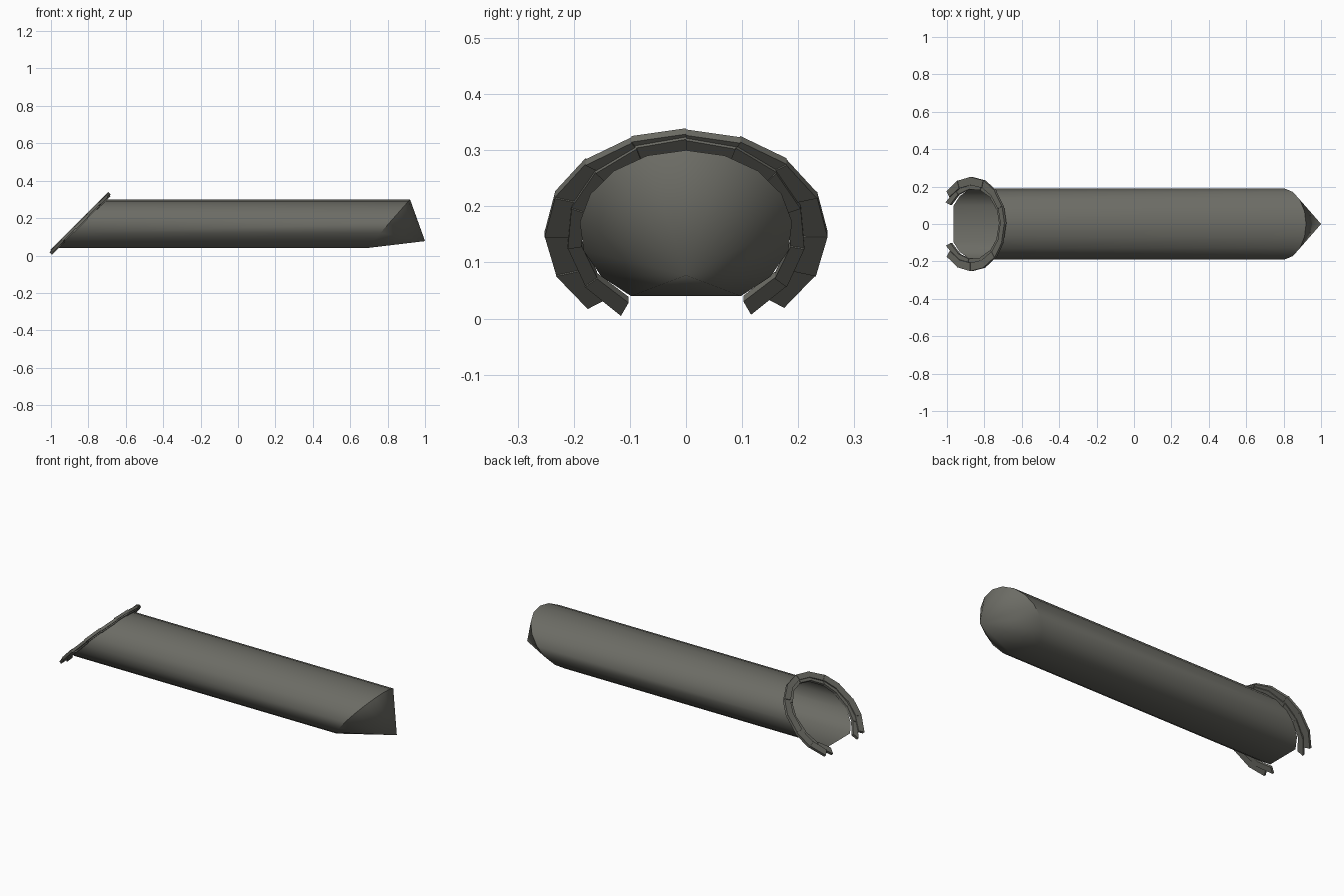
import bpy, bmesh, math
from mathutils import Vector

if "Cube" in bpy.data.objects:
    bpy.data.objects.remove(bpy.data.objects["Cube"])

stone = bpy.data.materials.new("dark grey stone")
stone.diffuse_color = (0.15, 0.15, 0.13, 1)
stone.use_nodes = True
stone.node_tree.nodes["Principled BSDF"].inputs["Base Color"].default_value = stone.diffuse_color


def finish(name, bm):
    me = bpy.data.meshes.new(name)
    bm.to_mesh(me)
    bm.free()
    ob = bpy.data.objects.new(name, me)
    bpy.context.collection.objects.link(ob)
    me.materials.append(stone)
    return ob


# Tunnel: flat-floored oval tube, slanted open mouth, pointed closed end
def tunnel():
    bm = bmesh.new()
    segs, half = 14, math.radians(149)
    mouth, back = [], []
    for i in range(segs + 1):
        a = -half + 2 * half * i / segs
        y, z = 0.19 * math.sin(a), 0.16 + 0.14 * math.cos(a)
        mouth.append(bm.verts.new((z - 1.005, y, z)))
        back.append(bm.verts.new((0.69 + (z - 0.04) * 0.23 / 0.26, y, z)))
    tip = bm.verts.new((1.0, 0, 0.077))
    n = segs + 1
    for i in range(n):
        j = (i + 1) % n
        bm.faces.new((mouth[i], mouth[j], back[j], back[i]))
        bm.faces.new((back[i], back[j], tip))
    bm.normal_update()
    bmesh.ops.recalc_face_normals(bm, faces=bm.faces)
    # make sure the roof faces outward
    top = max(bm.faces, key=lambda f: f.calc_center_median().z)
    if top.normal.z < 0:
        bmesh.ops.reverse_faces(bm, faces=bm.faces)
    ob = finish("tunnel_shell", bm)
    bpy.context.view_layer.objects.active = ob
    ob.select_set(True)
    bpy.ops.object.shade_smooth_by_angle(angle=math.radians(35))
    ob.select_set(False)


# Rim: arc of separate blocks lying in the slanted plane of the mouth
def rim(name, a_in, b_in, a_out, b_out, cz, t0, t1, sweep, count=12):
    bm = bmesh.new()
    normal = Vector((-1, 0, 1)).normalized()

    def point(ang, outer, t):
        a, b = (a_out, b_out) if outer else (a_in, b_in)
        z = cz + b * math.cos(ang)
        return Vector((z - 1.005, a * math.sin(ang), z)) + normal * t

    half = math.radians(sweep)
    for k in range(count):
        g0 = -half + 2 * half * k / count
        g1 = -half + 2 * half * (k + 1) / count
        lift = 0.003 * (k % 2)  # neighbouring blocks step slightly
        ends = []
        for g in (g0, g1):
            ends.append([bm.verts.new(point(g, o, t + lift))
                         for o, t in ((0, t0), (1, t0), (1, t1), (0, t1))])
        p, q = ends
        for i in range(4):
            j = (i + 1) % 4
            bm.faces.new((p[i], p[j], q[j], q[i]))
        bm.faces.new(p[::-1])
        bm.faces.new(q)
    bmesh.ops.recalc_face_normals(bm, faces=bm.faces)
    finish(name, bm)


tunnel()
rim("inner_rim_blocks", 0.188, 0.142, 0.213, 0.170, 0.15, -0.004, 0.011, 147)
rim("outer_rim_blocks", 0.208, 0.158, 0.252, 0.180, 0.145, 0.002, 0.017, 136)
